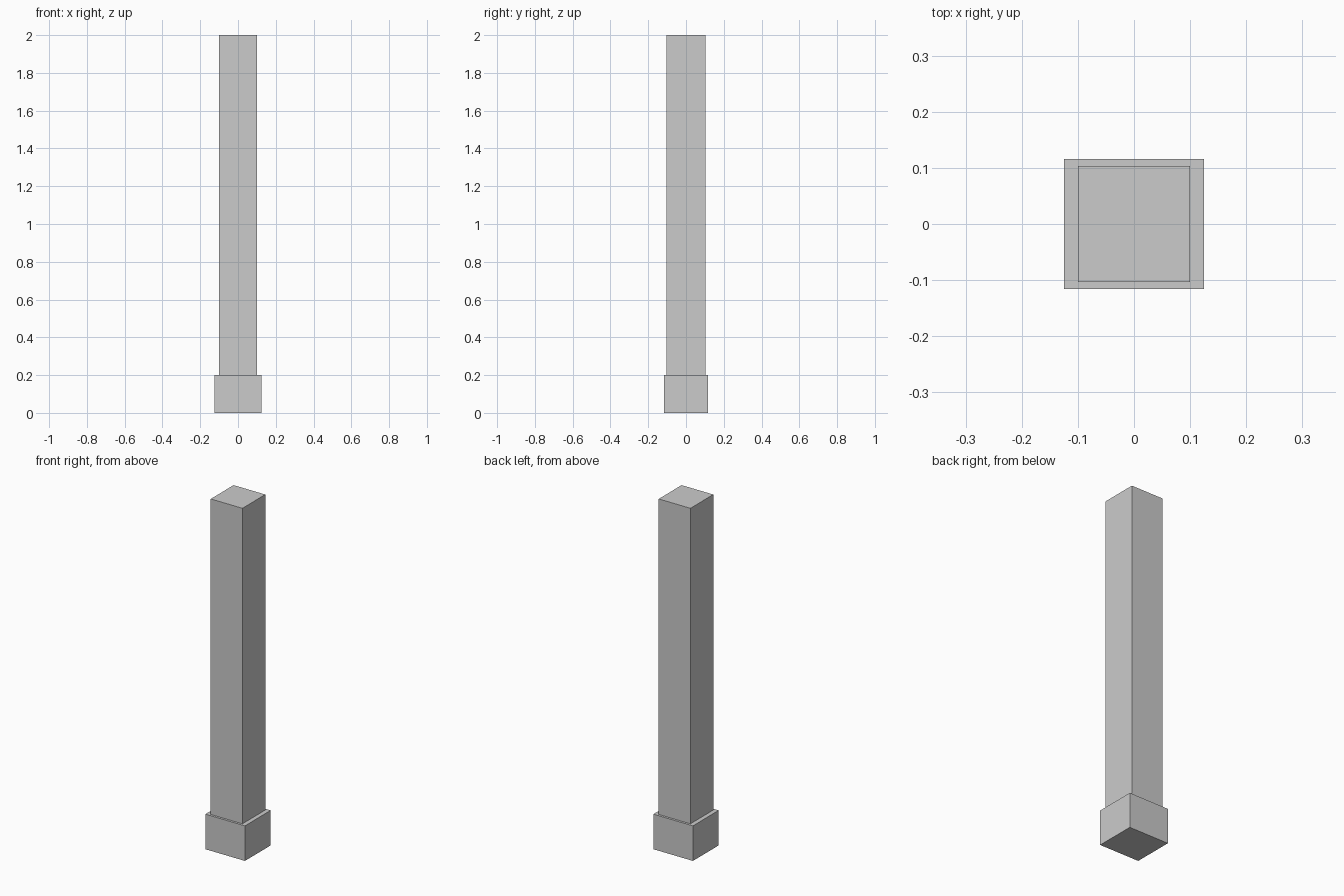
import bpy

if "Cube" in bpy.data.objects:
    bpy.data.objects.remove(bpy.data.objects["Cube"])


def box(name, size_x, size_y, z0, z1):
    bpy.ops.mesh.primitive_cube_add(size=1, location=(0, 0, (z0 + z1) / 2))
    ob = bpy.context.object
    ob.name = name
    ob.scale = (size_x, size_y, z1 - z0)
    bpy.ops.object.transform_apply(location=False, rotation=False, scale=True)
    return ob


# Wider plinth at the foot
box("pillar_base", 0.25, 0.232, 0.0, 0.2)

# Tall plain shaft standing on the plinth
box("pillar_shaft", 0.2, 0.206, 0.2, 2.0)
